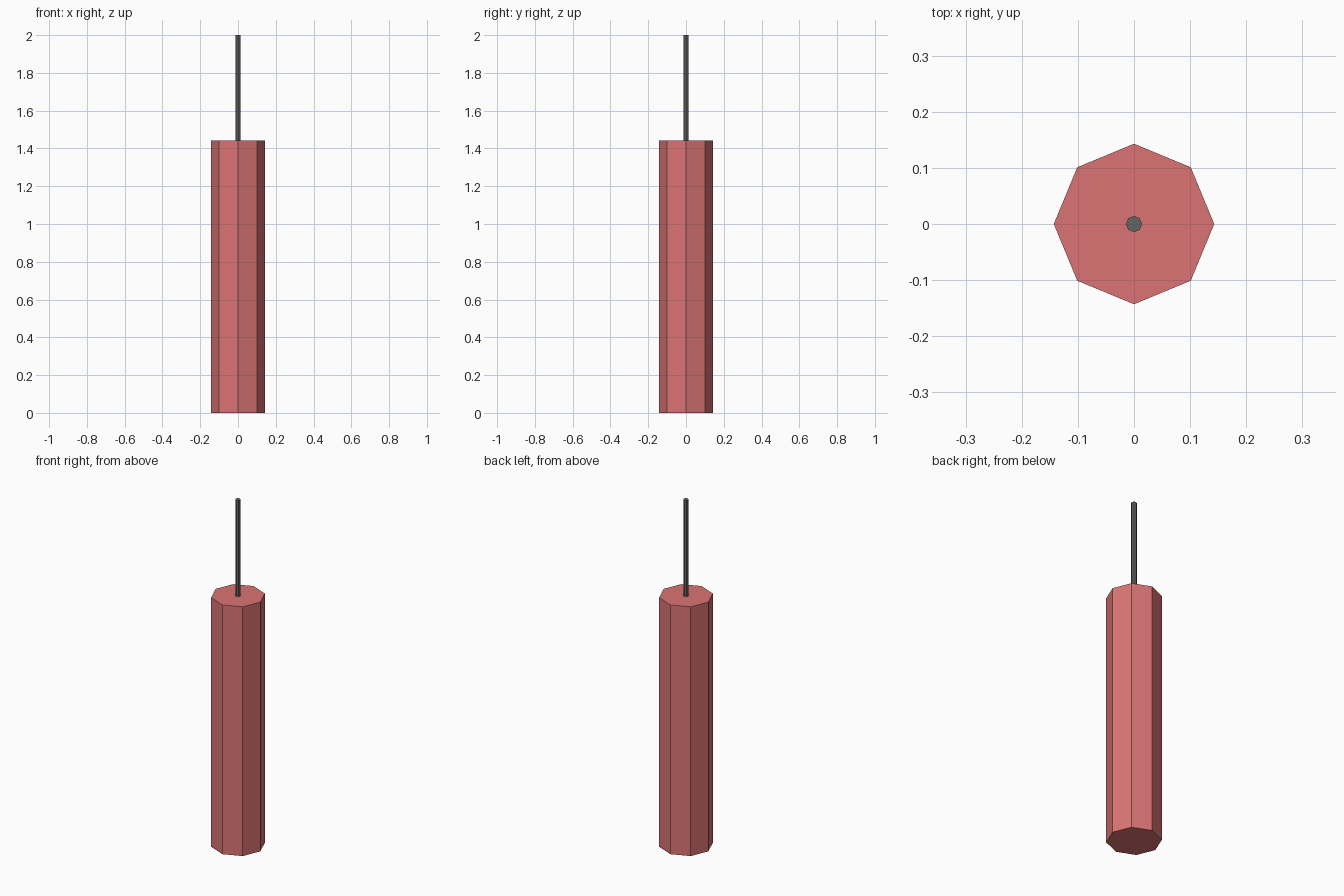
import bpy

if "Cube" in bpy.data.objects:
    bpy.data.objects.remove(bpy.data.objects["Cube"])


def material(name, rgb):
    mat = bpy.data.materials.new(name)
    mat.diffuse_color = (*rgb, 1)
    mat.use_nodes = True
    mat.node_tree.nodes["Principled BSDF"].inputs["Base Color"].default_value = mat.diffuse_color
    return mat


def octagonal_rod(name, radius, bottom, top, mat):
    # Flat-shaded eight-sided cylinder with corners on the x and y axes
    bpy.ops.mesh.primitive_cylinder_add(
        vertices=8, radius=radius, depth=top - bottom,
        location=(0, 0, (bottom + top) / 2))
    obj = bpy.context.object
    obj.name = name
    obj.data.materials.append(mat)
    return obj


red = material("faded red", (0.71, 0.175, 0.175))
grey = material("dark grey", (0.13, 0.13, 0.13))

# Stick body
octagonal_rod("stick_body", 0.143, 0.0, 1.443, red)

# Thin fuse standing on the top
octagonal_rod("fuse", 0.0143, 1.443, 2.0, grey)
